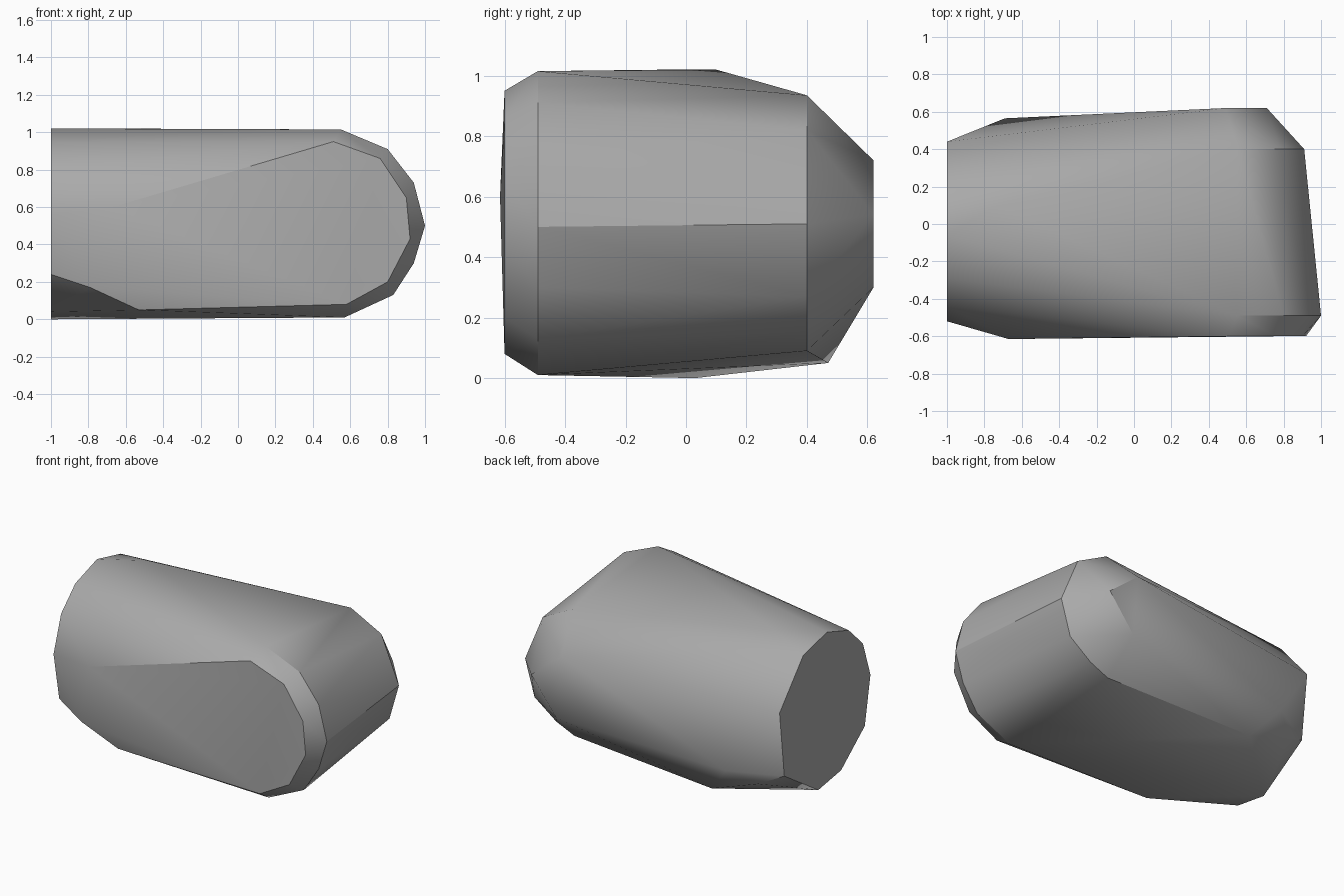
import bpy
import bmesh
import math

default_cube = bpy.data.objects.get("Cube")
if default_cube:
    bpy.data.objects.remove(default_cube, do_unlink=True)


def flat_material(name, colour):
    material = bpy.data.materials.new(name)
    material.use_nodes = True
    material.diffuse_color = colour
    shader = material.node_tree.nodes["Principled BSDF"]
    shader.inputs["Base Color"].default_value = colour
    return material


def section_x(x, outline):
    """Cross-section across x, outline given as (y, z)."""
    return [(x, y, z) for y, z in outline]


def section_y(y, outline):
    """Cross-section across y, outline given as (x, z)."""
    return [(x, y, z) for x, z in outline]


# Flat broken end of the boulder
end_cap = section_x(-1, [
    (.44, .67), (.19, .96), (-.06, 1.02), (-.29, .945), (-.44, .8),
    (-.52, .56), (-.46, .24), (-.21, .04), (.03, 0), (.39, .23)])

# Broad front facet and the chamfer behind it
front_facet = section_y(-.6, [
    (.51, .95), (.76, .86), (.9, .65), (.92, .43), (.8, .2), (.58, .08)])
front_chamfer = section_y(-.49, [
    (.55, 1.015), (.8, .91), (.94, .73), (1, .5),
    (.94, .3), (.83, .13), (.57, .01)])

# Rear shoulder and small back facet
rear_shoulder = section_y(.4, [
    (.555, .935), (.78, .82), (.91, .51), (.84, .27), (.68, .15), (.545, .09)])
back_facet = section_y(.62, [(.49, .72), (.71, .54), (.525, .3)])

# Single chipped corners
corners = [
    (-.67, -.615, .6), (-.79, -.53, .17), (-.53, -.51, .05),
    (-.73, .1, 1.02), (-.52, .47, .05), (-.85, .45, .16), (-.69, .565, .25)]

# Stretch a faceted skin over the sections
mesh = bpy.data.meshes.new("boulder")
bm = bmesh.new()
for part in (end_cap, front_facet, front_chamfer, rear_shoulder, back_facet, corners):
    for point in part:
        bm.verts.new(point)
hull = bmesh.ops.convex_hull(bm, input=bm.verts)
loose = [v for v in bm.verts if not v.link_faces]
bmesh.ops.delete(bm, geom=loose, context='VERTS')
bmesh.ops.dissolve_limit(bm, angle_limit=math.radians(1),
                         verts=bm.verts, edges=bm.edges)
bmesh.ops.recalc_face_normals(bm, faces=bm.faces)
bm.to_mesh(mesh)
bm.free()

boulder = bpy.data.objects.new("boulder", mesh)
bpy.context.collection.objects.link(boulder)
mesh.materials.append(flat_material("stone grey", (.4, .4, .4, 1)))

# Soft shading across shallow facets, crisp at the breaks
bpy.ops.object.select_all(action='DESELECT')
boulder.select_set(True)
bpy.context.view_layer.objects.active = boulder
bpy.ops.object.shade_smooth_by_angle(angle=math.radians(30))
